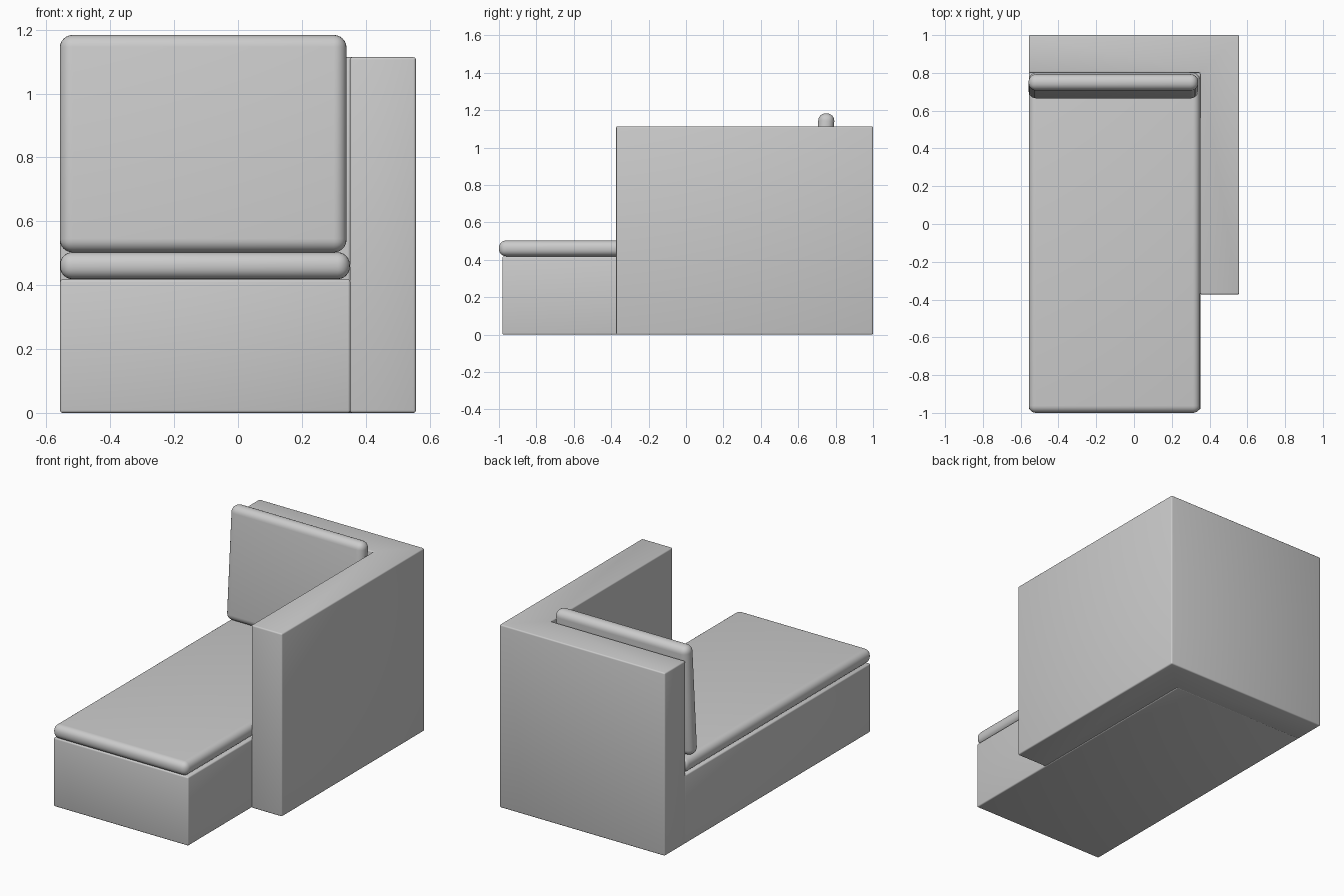
import bpy, bmesh, math
from mathutils import Vector

if "Cube" in bpy.data.objects:
    bpy.data.objects.remove(bpy.data.objects["Cube"])


def finish(name, bm, radius, segments):
    """Turn a bmesh into a bevelled, smooth-shaded object."""
    bmesh.ops.recalc_face_normals(bm, faces=bm.faces)
    mesh = bpy.data.meshes.new(name)
    bm.to_mesh(mesh)
    bm.free()
    ob = bpy.data.objects.new(name, mesh)
    bpy.context.collection.objects.link(ob)
    bev = ob.modifiers.new("rounded_edges", "BEVEL")
    bev.width, bev.segments = radius, segments
    bev.limit_method = "ANGLE"
    bpy.ops.object.select_all(action="DESELECT")
    ob.select_set(True)
    bpy.context.view_layer.objects.active = ob
    bpy.ops.object.modifier_apply(modifier=bev.name)
    bpy.ops.object.shade_smooth_by_angle(angle=math.radians(40))
    return ob


def prism(name, outline, z0, z1, radius, segments):
    """Extrude a plan outline from z0 to z1."""
    bm = bmesh.new()
    face = bm.faces.new([bm.verts.new((x, y, z0)) for x, y in outline])
    ext = bmesh.ops.extrude_face_region(bm, geom=[face])
    verts = [v for v in ext["geom"] if isinstance(v, bmesh.types.BMVert)]
    bmesh.ops.translate(bm, verts=verts, vec=Vector((0, 0, z1 - z0)))
    return finish(name, bm, radius, segments)


def rect(x0, x1, y0, y1):
    return [(x0, y0), (x1, y0), (x1, y1), (x0, y1)]


# L-shaped backrest and single armrest
prism("back_and_arm", [(-0.557, 0.8), (0.35, 0.8), (0.35, -0.373),
                       (0.557, -0.373), (0.557, 1.0), (-0.557, 1.0)],
      0.0, 1.114, 0.008, 3)

# Low base under the seat
prism("base", rect(-0.557, 0.352, -0.982, 0.81), 0.0, 0.418, 0.008, 3)

# Thin seat cushion
prism("seat_cushion", rect(-0.557, 0.35, -1.0, 0.8), 0.419, 0.503, 0.038, 6)

# Leaning back cushion, rotated about its own centre
cushion = prism("back_cushion", rect(-0.449, 0.449, -0.043, 0.043),
                -0.341, 0.341, 0.04, 6)
cushion.location = (-0.109, 0.729, 0.843)
cushion.rotation_euler = (math.radians(-4), 0, 0)
